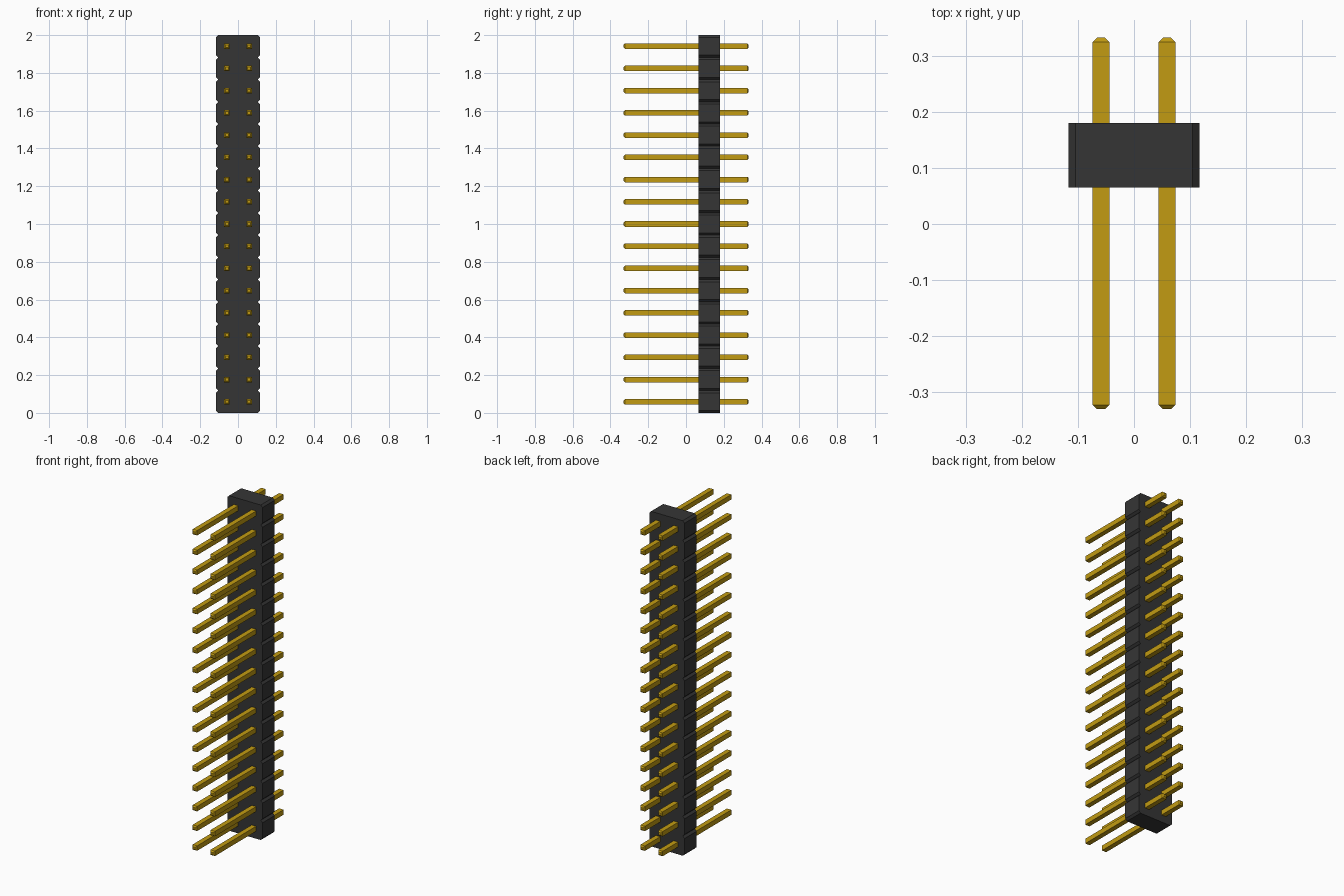
import bpy, bmesh

cube = bpy.data.objects.get("Cube")
if cube:
    bpy.data.objects.remove(cube, do_unlink=True)

ROWS = 17
PITCH = 2.0 / ROWS
BODY_HALF = 0.1165          # half width of the housing
BODY_Y = (0.065, 0.18)      # housing front and back
CHAMFER = 0.0118            # notch between rows
PIN_HALF = 0.0148
PIN_Y = (-0.33, 0.332)
TIP = 0.0074                # bevel on pin ends


def material(name, color):
    mat = bpy.data.materials.new(name)
    mat.use_nodes = True
    mat.diffuse_color = (*color, 1)
    bsdf = next(n for n in mat.node_tree.nodes if n.type == 'BSDF_PRINCIPLED')
    bsdf.inputs["Base Color"].default_value = (*color, 1)
    return mat


def loft(name, sections, mat):
    """Join matching (x, z) outlines placed at y depths into a closed solid."""
    bm = bmesh.new()
    rings = [[bm.verts.new((x, y, z)) for x, z in outline]
             for y, outline in sections]
    for a, b in zip(rings, rings[1:]):
        for i in range(len(a)):
            j = (i + 1) % len(a)
            bm.faces.new((a[i], a[j], b[j], b[i]))
    bm.faces.new(rings[0])
    bm.faces.new(rings[-1])
    bmesh.ops.recalc_face_normals(bm, faces=bm.faces)
    mesh = bpy.data.meshes.new(name)
    bm.to_mesh(mesh)
    bm.free()
    mesh.materials.append(mat)
    obj = bpy.data.objects.new(name, mesh)
    bpy.context.collection.objects.link(obj)
    return obj


def square(half):
    return [(-half, -half), (half, -half), (half, half), (-half, half)]


black = material("black plastic", (0.036, 0.036, 0.036))
gold = material("gold metal", (0.54, 0.33, 0.006))

# Housing: one notched outline, pushed from front to back
inner = BODY_HALF - CHAMFER
right_side = [(inner, 0)]
for row in range(ROWS):
    z = row * PITCH
    right_side += [(BODY_HALF, z + CHAMFER),
                   (BODY_HALF, z + PITCH - CHAMFER),
                   (inner, z + PITCH)]
outline = right_side + [(-x, z) for x, z in reversed(right_side)]
loft("housing", [(y, outline) for y in BODY_Y], black)

# Pins: square bars with tapered ends, two columns sharing one mesh
pin_sections = [(PIN_Y[0], square(PIN_HALF - TIP)),
                (PIN_Y[0] + TIP, square(PIN_HALF)),
                (PIN_Y[1] - TIP, square(PIN_HALF)),
                (PIN_Y[1], square(PIN_HALF - TIP))]
first = loft("pin", pin_sections, gold)
pin_mesh = first.data
bpy.data.objects.remove(first)
for side, x in (("left", PITCH / 2), ("right", -PITCH / 2)):
    for row in range(ROWS):
        pin = bpy.data.objects.new(f"{side}_pin_{row + 1}", pin_mesh)
        pin.location = (x, 0, (row + 0.5) * PITCH)
        bpy.context.collection.objects.link(pin)
